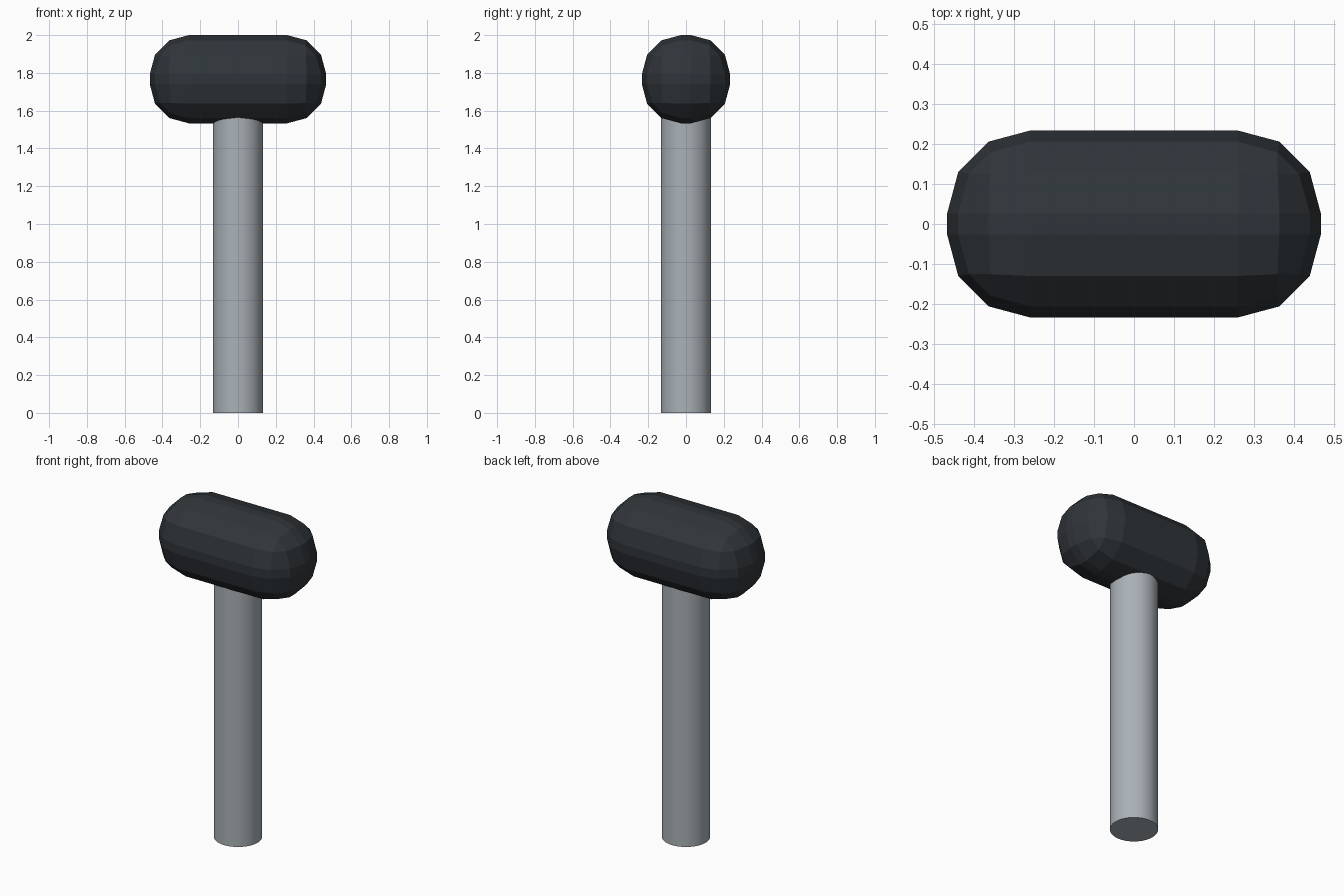
import bpy

if "Cube" in bpy.data.objects:
    bpy.data.objects.remove(bpy.data.objects["Cube"])

HEAD_R = 0.2335          # half thickness of the head
HEAD_Z = 2.0 - HEAD_R    # height of the head's axis


def finish(obj, name, colour):
    obj.name = name
    mat = bpy.data.materials.new(name + "_colour")
    mat.diffuse_color = (*colour, 1.0)
    mat.use_nodes = True
    mat.node_tree.nodes["Principled BSDF"].inputs["Base Color"].default_value = mat.diffuse_color
    obj.data.materials.append(mat)


# Handle: smooth round shaft running up into the head
bpy.ops.mesh.primitive_cylinder_add(vertices=32, radius=0.133, depth=HEAD_Z,
                                    location=(0, 0, HEAD_Z / 2))
handle = bpy.context.object
bpy.ops.object.shade_smooth_by_angle()
finish(handle, "handle", (0.40, 0.44, 0.47))

# Head: long block with heavily rounded, faceted edges
bpy.ops.mesh.primitive_cube_add(size=2, location=(0, 0, HEAD_Z))
head = bpy.context.object
head.scale = (2 * HEAD_R, HEAD_R, HEAD_R)
bpy.ops.object.transform_apply(location=False, rotation=False, scale=True)
bevel = head.modifiers.new("rounding", 'BEVEL')
bevel.width = 0.207
bevel.segments = 3
bevel.limit_method = 'NONE'
finish(head, "mallet_head", (0.03, 0.036, 0.042))
